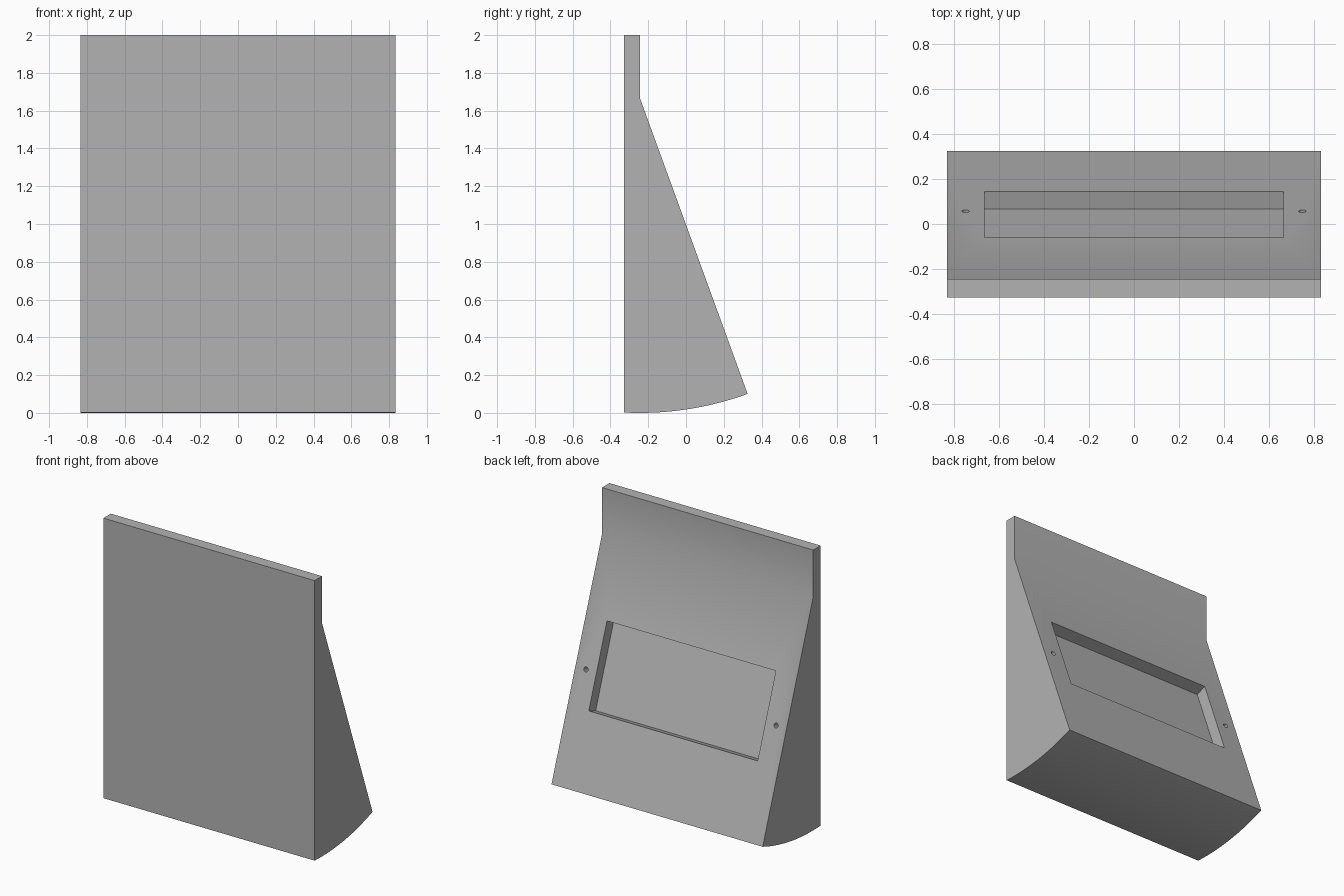
import bpy, bmesh
from math import radians, sin, cos, asin
from mathutils import Matrix, Vector

cube = bpy.data.objects.get("Cube")
if cube:
    bpy.data.objects.remove(cube, do_unlink=True)

WIDTH, HEIGHT = 1.667, 2.0
PLATE = 0.083           # thickness of the upright plate
RADIUS = 1.667          # rounded base, centred on the top of the slope
TILT = radians(20)
FRONT = -0.327
APEX = Vector((0, FRONT + PLATE, RADIUS))

grey = bpy.data.materials.new("grey")
grey.use_nodes = True
colour = (0.45, 0.45, 0.45, 1)
grey.diffuse_color = colour
grey.node_tree.nodes["Principled BSDF"].inputs["Base Color"].default_value = colour


def make_object(name, bm):
    bmesh.ops.recalc_face_normals(bm, faces=bm.faces)
    mesh = bpy.data.meshes.new(name)
    bm.to_mesh(mesh)
    bm.free()
    mesh.materials.append(grey)
    obj = bpy.data.objects.new(name, mesh)
    bpy.context.collection.objects.link(obj)
    return obj


def on_slope(x, distance):
    """Frame at a point of the sloped back: local y runs up it, z points out."""
    point = APEX + distance * Vector((0, sin(TILT), -cos(TILT)))
    point.x = x
    return Matrix.Translation(point) @ Matrix.Rotation(TILT - radians(90), 4, 'X') @ Matrix.Scale(-1, 4, (0, 1, 0))


# Wedge body: side profile with an arc base, extruded across the width
start, steps = -asin(PLATE / RADIUS), 32
profile = [(FRONT, HEIGHT)]
for i in range(steps + 1):
    a = start + (TILT - start) * i / steps
    profile.append((APEX.y + RADIUS * sin(a), APEX.z - RADIUS * cos(a)))
profile += [(APEX.y, APEX.z), (APEX.y, HEIGHT)]

bm = bmesh.new()
side = bm.faces.new([bm.verts.new((-WIDTH / 2, y, z)) for y, z in profile])
new = bmesh.ops.extrude_face_region(bm, geom=[side])["geom"]
bmesh.ops.translate(bm, vec=(WIDTH, 0, 0),
                    verts=[v for v in new if isinstance(v, bmesh.types.BMVert)])
body = make_object("wedge_stand", bm)

# Cutters: a rectangular pocket and a screw hole on each side of it
bm = bmesh.new()
bmesh.ops.create_cube(bm, size=1, matrix=on_slope(0, 0.836) @ Matrix.Diagonal((1.333, 0.6, 2 * PLATE, 1)))
cutters = [make_object("pocket_cutter", bm)]
for x in (-0.75, 0.75):
    bm = bmesh.new()
    bmesh.ops.create_cone(bm, cap_ends=True, segments=24, radius1=0.017, radius2=0.017,
                          depth=2 * PLATE, matrix=on_slope(x, 0.88))
    cutters.append(make_object("screw_hole_cutter", bm))

bpy.context.view_layer.objects.active = body
body.select_set(True)
for cutter in cutters:
    mod = body.modifiers.new("cut", 'BOOLEAN')
    mod.operation, mod.solver, mod.object = 'DIFFERENCE', 'EXACT', cutter
    bpy.ops.object.modifier_apply(modifier=mod.name)
    bpy.data.objects.remove(cutter, do_unlink=True)

bpy.ops.object.shade_smooth_by_angle(angle=radians(30))
